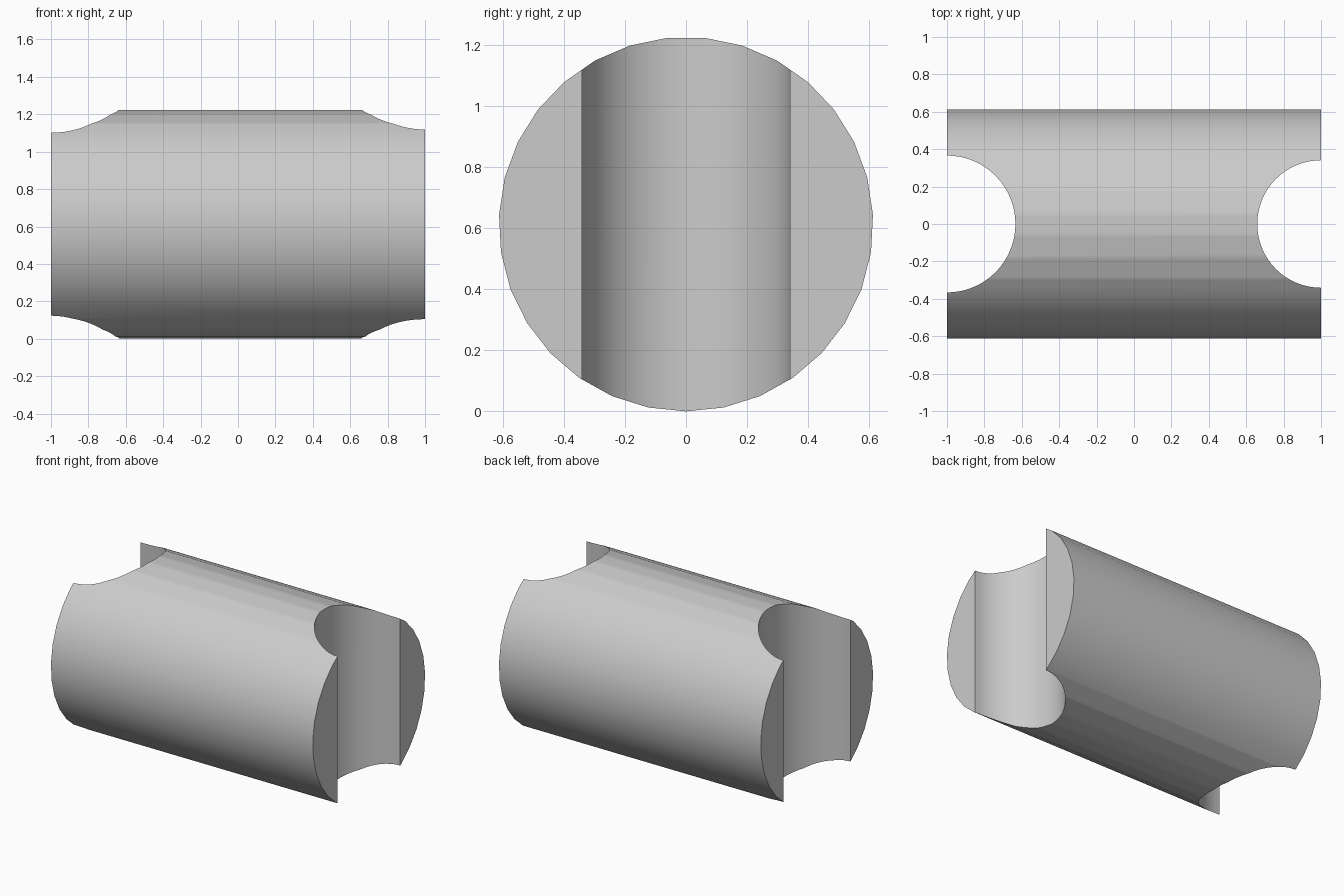
import bpy, math
from mathutils import Matrix

cube = bpy.data.objects.get("Cube")
if cube:
    bpy.data.objects.remove(cube, do_unlink=True)

RADIUS = 0.613

grey = bpy.data.materials.new("plain grey")
grey.use_nodes = True
colour = (0.6, 0.6, 0.6, 1)
grey.diffuse_color = colour
grey.node_tree.nodes["Principled BSDF"].inputs["Base Color"].default_value = colour


def cylinder(name, radius, depth, sides, location):
    bpy.ops.mesh.primitive_cylinder_add(vertices=sides, radius=radius, depth=depth, location=location)
    obj = bpy.context.object
    obj.name = name
    obj.data.materials.append(grey)
    return obj


# Horizontal tube body, lying along x with one corner pointing straight down
tube = cylinder("coped_tube", RADIUS, 2, 31, (0, 0, RADIUS))
tube.data.transform(Matrix.Rotation(math.pi / 2, 4, "Y"))
lowest = min(tube.data.vertices, key=lambda v: v.co.z).co
turn = -math.pi / 2 - math.atan2(lowest.z, lowest.y)
tube.data.transform(Matrix.Rotation(turn, 4, "X"))

# Upright round notch through each end
for name, x, radius in (("right_notch", -1, 0.366), ("left_notch", 1, 0.341)):
    cutter = cylinder(name, radius, 2, 64, (x, 0, RADIUS))
    cutter.hide_render = True
    cut = tube.modifiers.new(name, "BOOLEAN")
    cut.operation = "DIFFERENCE"
    cut.solver = "EXACT"
    cut.object = cutter
    bpy.context.view_layer.objects.active = tube
    bpy.ops.object.modifier_apply(modifier=name)
    bpy.data.objects.remove(cutter, do_unlink=True)

# Smooth curved walls, crisp rims
bpy.ops.object.select_all(action="DESELECT")
tube.select_set(True)
bpy.context.view_layer.objects.active = tube
bpy.ops.object.shade_smooth_by_angle(angle=math.radians(30))
